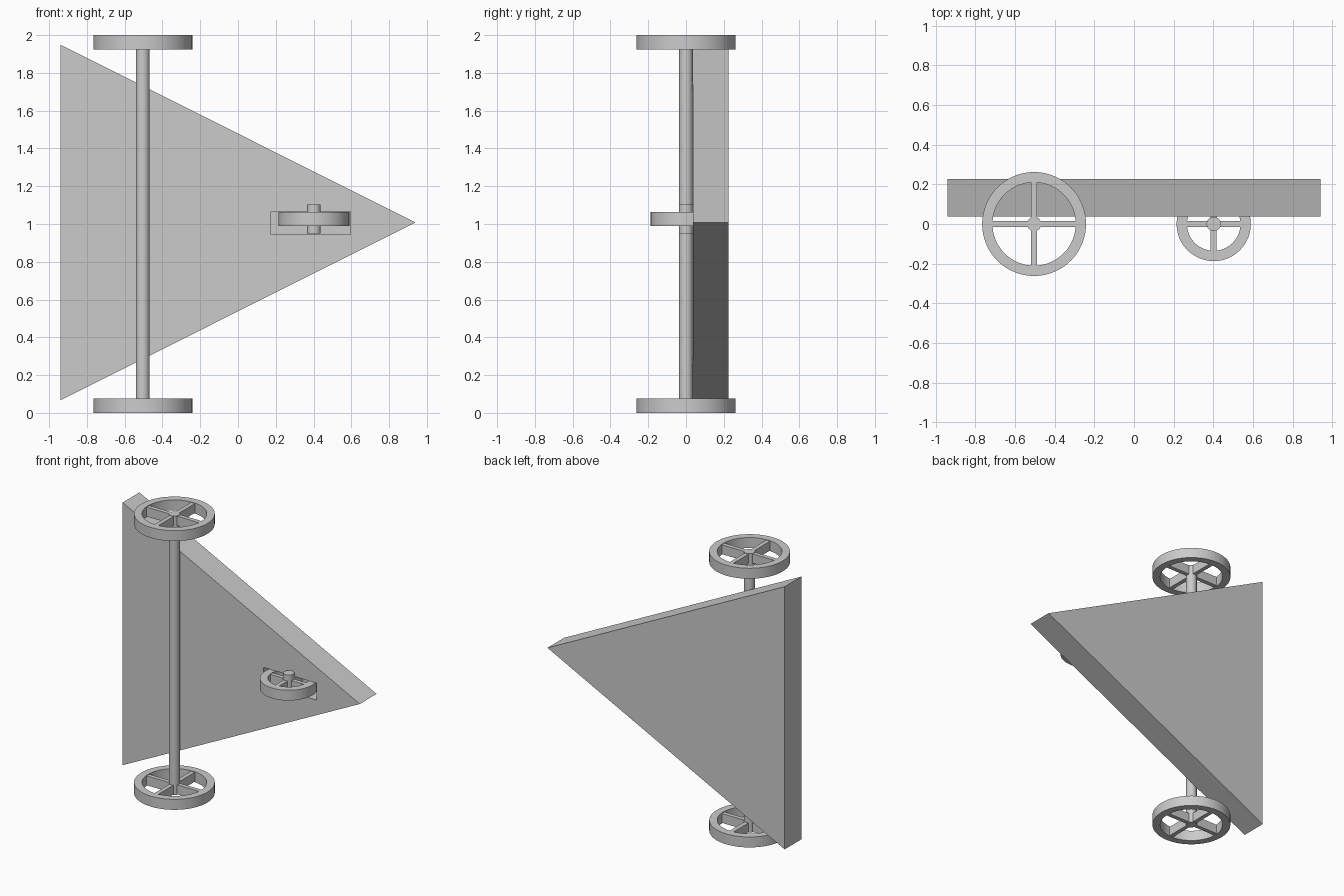
import bpy, bmesh, math
from mathutils import Matrix, Vector

cube = bpy.data.objects.get("Cube")
if cube:
    bpy.data.objects.remove(cube, do_unlink=True)

grey = bpy.data.materials.new("plain grey")
grey.use_nodes = True
GREY = (0.6, 0.6, 0.6, 1)
grey.diffuse_color = GREY
grey.node_tree.nodes["Principled BSDF"].inputs["Base Color"].default_value = GREY


def finish(name, bm, smooth=False):
    bmesh.ops.recalc_face_normals(bm, faces=bm.faces)
    mesh = bpy.data.meshes.new(name)
    bm.to_mesh(mesh)
    bm.free()
    mesh.materials.append(grey)
    obj = bpy.data.objects.new(name, mesh)
    bpy.context.collection.objects.link(obj)
    bpy.ops.object.select_all(action="DESELECT")
    obj.select_set(True)
    bpy.context.view_layer.objects.active = obj
    if smooth:
        bpy.ops.object.shade_smooth_by_angle(angle=math.radians(30))
    return obj


def add_box(bm, low, high):
    low, high = Vector(low), Vector(high)
    place = Matrix.Translation((low + high) / 2) @ Matrix.Diagonal((*(high - low), 1))
    bmesh.ops.create_cube(bm, size=1, matrix=place)


def axle(name, x, z0, z1, radius=0.036):
    bm = bmesh.new()
    bmesh.ops.create_cone(bm, cap_ends=True, segments=48, radius1=radius, radius2=radius,
                          depth=z1 - z0, matrix=Matrix.Translation((x, 0, (z0 + z1) / 2)))
    return finish(name, bm, True)


def wheel(name, x, z0, z1, outer, inner, spoke):
    # Rim: a rectangular section spun round the axle
    bm = bmesh.new()
    section = [bm.verts.new((x + r, 0, z)) for r, z in
               ((inner, z0), (outer, z0), (outer, z1), (inner, z1))]
    edges = [bm.edges.new((section[i], section[(i + 1) % 4])) for i in range(4)]
    bmesh.ops.spin(bm, geom=section + edges, cent=(x, 0, 0), axis=(0, 0, 1),
                   angle=math.tau, steps=72, use_merge=True)
    bmesh.ops.remove_doubles(bm, verts=bm.verts, dist=0.0001)
    finish(name + "_rim", bm, True)
    # Four spokes as two crossed bars
    bm = bmesh.new()
    reach, half, gap = (inner + outer) / 2, spoke / 2, 0.004
    add_box(bm, (x - reach, -half, z0 + gap), (x + reach, half, z1 - gap))
    add_box(bm, (x - half, -reach, z0 + gap), (x + half, reach, z1 - gap))
    finish(name + "_spokes", bm)


# Wedge body: triangle extruded in depth
FRONT, BACK = 0.037, 0.226
bm = bmesh.new()
face = bm.faces.new([bm.verts.new((x, FRONT, z)) for x, z in
                     ((-0.94, 0.067), (0.94, 1.008), (-0.94, 1.949))])
grown = bmesh.ops.extrude_face_region(bm, geom=[face])
bmesh.ops.translate(bm, vec=(0, BACK - FRONT, 0),
                    verts=[v for v in grown["geom"] if isinstance(v, bmesh.types.BMVert)])
body = finish("body", bm)

# Recess in the body for the small wheel
bm = bmesh.new()
add_box(bm, (0.175, -0.1, 0.945), (0.595, 0.2, 1.066))
cutter = finish("recess_cutter", bm)
cutter.hide_render = True
cut = body.modifiers.new("recess", "BOOLEAN")
cut.operation, cut.solver, cut.object = "DIFFERENCE", "EXACT", cutter
bpy.context.view_layer.objects.active = body
bpy.ops.object.modifier_apply(modifier=cut.name)
bpy.data.objects.remove(cutter, do_unlink=True)

# Large wheels at both ends of the long axle
for name, z0 in (("lower_wheel", 0), ("upper_wheel", 1.925)):
    wheel(name, -0.504, z0, z0 + 0.075, 0.262, 0.21, 0.03)
axle("long_axle", -0.504, 0.001, 1.999)

# Small wheel at the pointed end
wheel("small_wheel", 0.402, 0.99, 1.064, 0.187, 0.135, 0.03)
axle("short_axle", 0.402, 0.95, 1.102)
